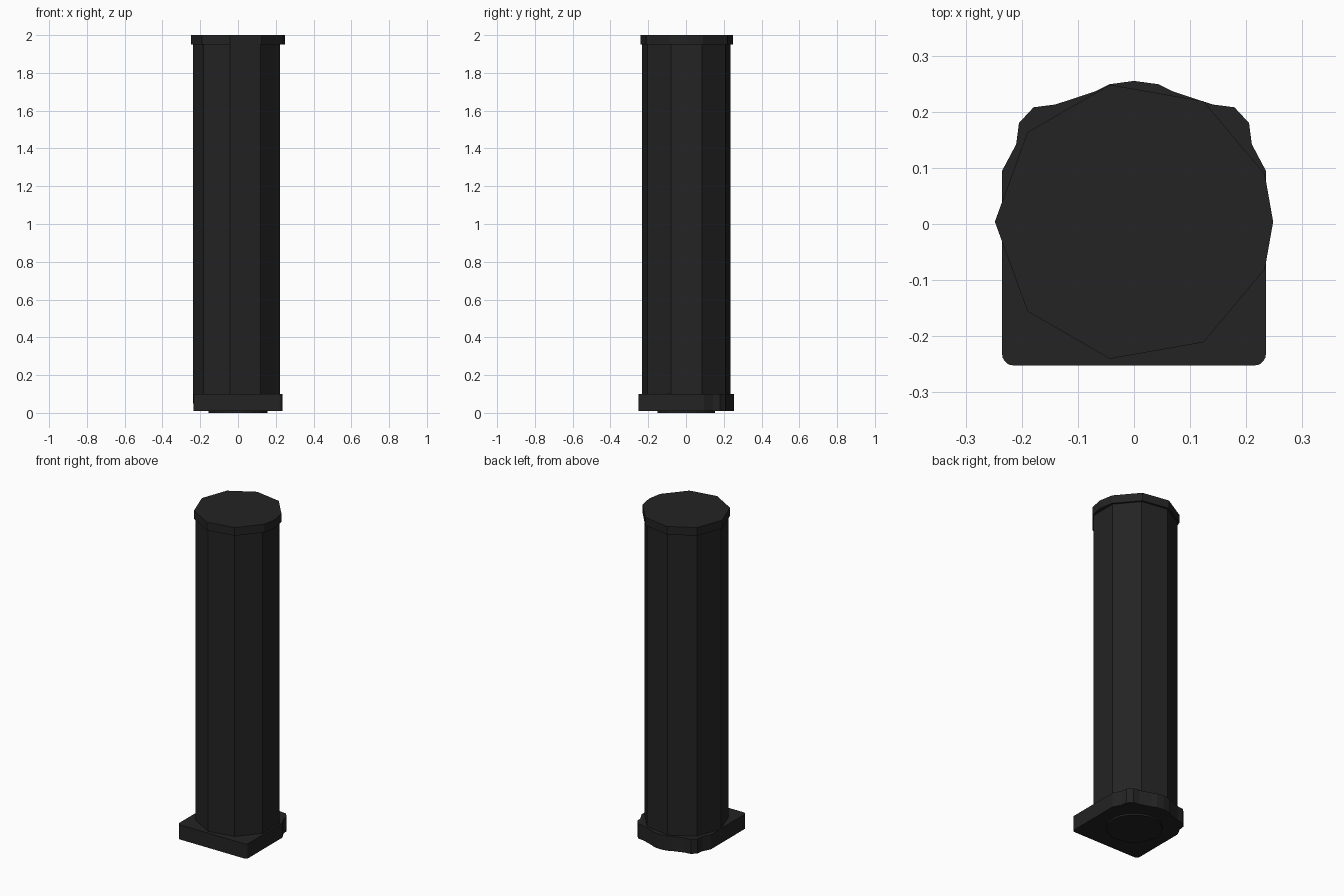
import bpy, bmesh
from math import radians, cos, sin

if "Cube" in bpy.data.objects:
    bpy.data.objects.remove(bpy.data.objects["Cube"])

black = bpy.data.materials.new("soft black")
colour = (0.017, 0.017, 0.017, 1)
black.diffuse_color = colour
black.use_nodes = True
bsdf = next(n for n in black.node_tree.nodes if n.type == "BSDF_PRINCIPLED")
bsdf.inputs["Base Color"].default_value = colour


def prism(name, outline, bottom, top):
    """Extrude a flat outline between two heights."""
    bm = bmesh.new()
    face = bm.faces.new([bm.verts.new((x, y, bottom)) for x, y in outline])
    result = bmesh.ops.extrude_face_region(bm, geom=[face])
    for v in result["geom"]:
        if isinstance(v, bmesh.types.BMVert):
            v.co.z = top
    bmesh.ops.recalc_face_normals(bm, faces=bm.faces)
    mesh = bpy.data.meshes.new(name)
    bm.to_mesh(mesh)
    bm.free()
    mesh.materials.append(black)
    obj = bpy.data.objects.new(name, mesh)
    bpy.context.collection.objects.link(obj)
    return obj


def ring(radius, angles, cy=0.004):
    return [(radius * cos(radians(a)), cy + radius * sin(radians(a))) for a in angles]


# Nine-sided column with a corner pointing towards -x
nine = [20 + 40 * i for i in range(9)]
prism("column", ring(0.238, nine, 0.002), 0.05, 1.96)

# Cap has one extra corner on the +x side
prism("top_cap", ring(0.248, [0] + nine), 1.95, 2.0)

# Base: square front with rounded corners, faceted rounded back
front_corner = [(0.215 + 0.02 * cos(radians(a)), -0.232 + 0.02 * sin(radians(a)))
                for a in range(-90, 1, 18)]
half = front_corner + [(0.235, 0.095), (0.21, 0.142), (0.205, 0.18),
                       (0.179, 0.208), (0.14, 0.213), (0.07, 0.236), (0.044, 0.249)]
mirrored = [(-x, y) for x, y in reversed(half)]
prism("base_block", half + [(0, 0.255)] + mirrored, 0.01, 0.1)

# Thin foot disc under the base
prism("foot_disc", ring(0.155, [i * 20 for i in range(18)], 0.002), 0.0, 0.015)
